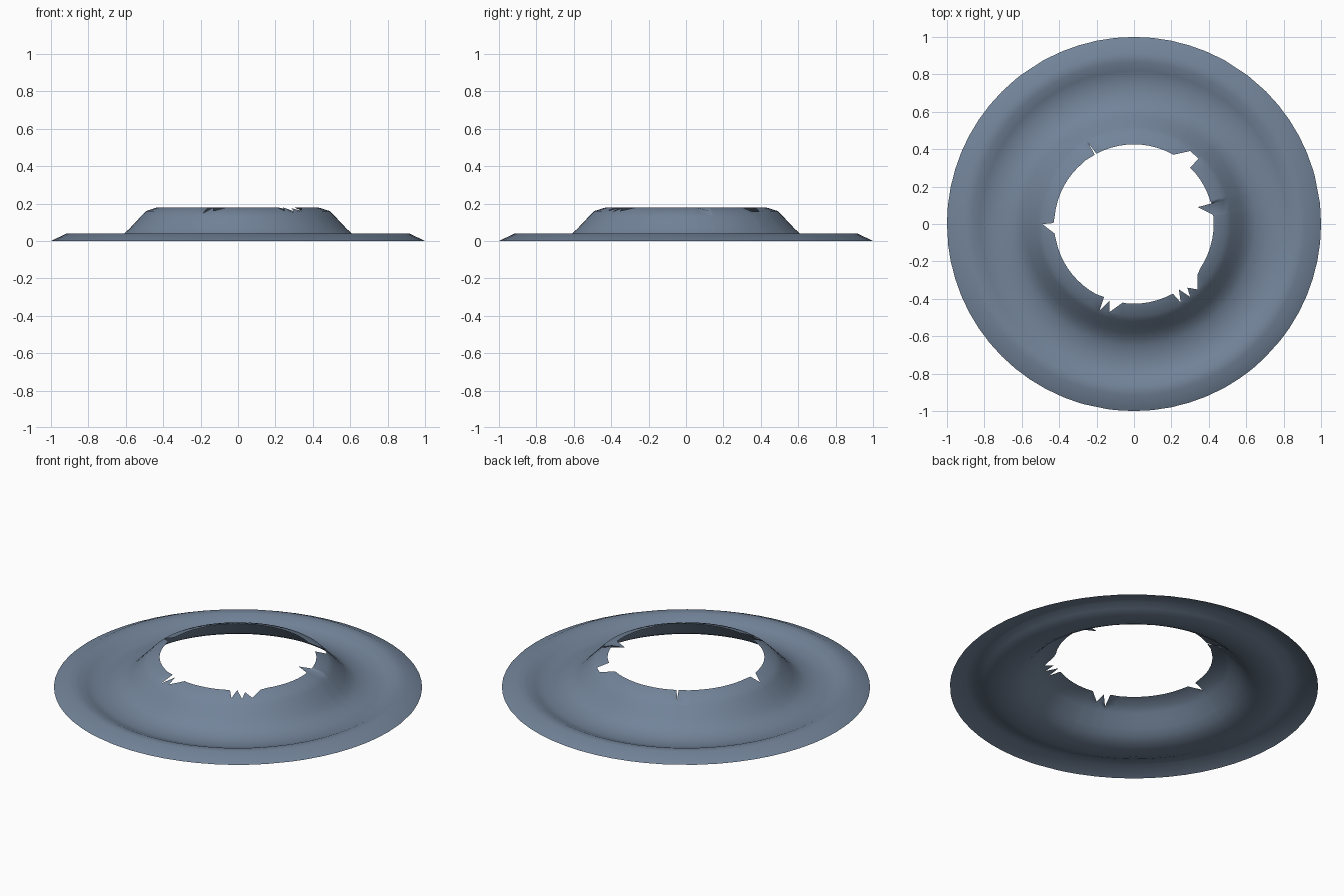
import bpy, bmesh, math

if "Cube" in bpy.data.objects:
    bpy.data.objects.remove(bpy.data.objects["Cube"])

# Radius/height profile: broken crown, flank, shallow moat, raised outer lip
PROFILE = [(0.43, 0.18), (0.49, 0.16), (0.52, 0.13), (0.55, 0.098), (0.58, 0.066),
           (0.61, 0.038), (0.65, 0.016), (0.70, 0.005), (0.765, 0.0), (0.82, 0.018),
           (0.865, 0.038), (0.915, 0.04), (1.0, 0.0)]
HOLE_R = 0.426

# Chipped corners of the hole edge (x, y), one group per chip
CHIPS = [
    [(-.21, .37), (-.245, .435), (-.26, .34)],
    [(.30, .30), (.345, .35), (.30, .39), (.21, .37)],
    [(.42, .05), (.34, .09), (.415, .11)],
    [(.21, -.375), (.24, -.35), (.25, -.42), (.285, -.34), (.30, -.39), (.34, -.35), (.34, -.27)],
    [(-.16, -.39), (-.185, -.465), (-.13, -.41), (-.13, -.47), (-.06, -.42)],
    [(-.43, .005), (-.49, -.001), (-.425, -.05)],
]


def height(r):
    if r <= PROFILE[0][0]:
        return PROFILE[0][1]
    for (r0, z0), (r1, z1) in zip(PROFILE, PROFILE[1:]):
        if r <= r1:
            return z0 + (z1 - z0) * (r - r0) / (r1 - r0)
    return 0.0


# Merge chip corners with regular spokes into one list of (angle, hole radius)
spokes, spans = [], []
for chip in CHIPS:
    polar = [(math.degrees(math.atan2(y, x)) % 360, math.hypot(x, y)) for x, y in chip]
    spokes += polar
    angles = [a for a, r in polar]
    spans.append((min(angles) - 0.8, max(angles) + 0.8))
for i in range(64):
    a = i * 360 / 64
    if not any(lo < a < hi for lo, hi in spans):
        spokes.append((a, HOLE_R))
spokes.sort()

# Sweep the profile along every spoke
bm = bmesh.new()
columns = []
for a, hole in spokes:
    c, s = math.cos(math.radians(a)), math.sin(math.radians(a))
    radii = [hole, max(PROFILE[1][0], hole + 0.01)] + [r for r, z in PROFILE[2:]]
    columns.append([bm.verts.new((r * c, r * s, height(r))) for r in radii])
for k, col in enumerate(columns):
    nxt = columns[(k + 1) % len(columns)]
    for j in range(len(col) - 1):
        f = bm.faces.new((col[j], col[j + 1], nxt[j + 1], nxt[j]))
        f.smooth = True
bm.normal_update()

mesh = bpy.data.meshes.new("crater_shell")
bm.to_mesh(mesh)
bm.free()
mat = bpy.data.materials.new("slate_blue")
mat.diffuse_color = (0.17, 0.23, 0.32, 1)
mat.use_nodes = True
mat.node_tree.nodes["Principled BSDF"].inputs["Base Color"].default_value = mat.diffuse_color
mesh.materials.append(mat)
obj = bpy.data.objects.new("crater_shell", mesh)
bpy.context.collection.objects.link(obj)
